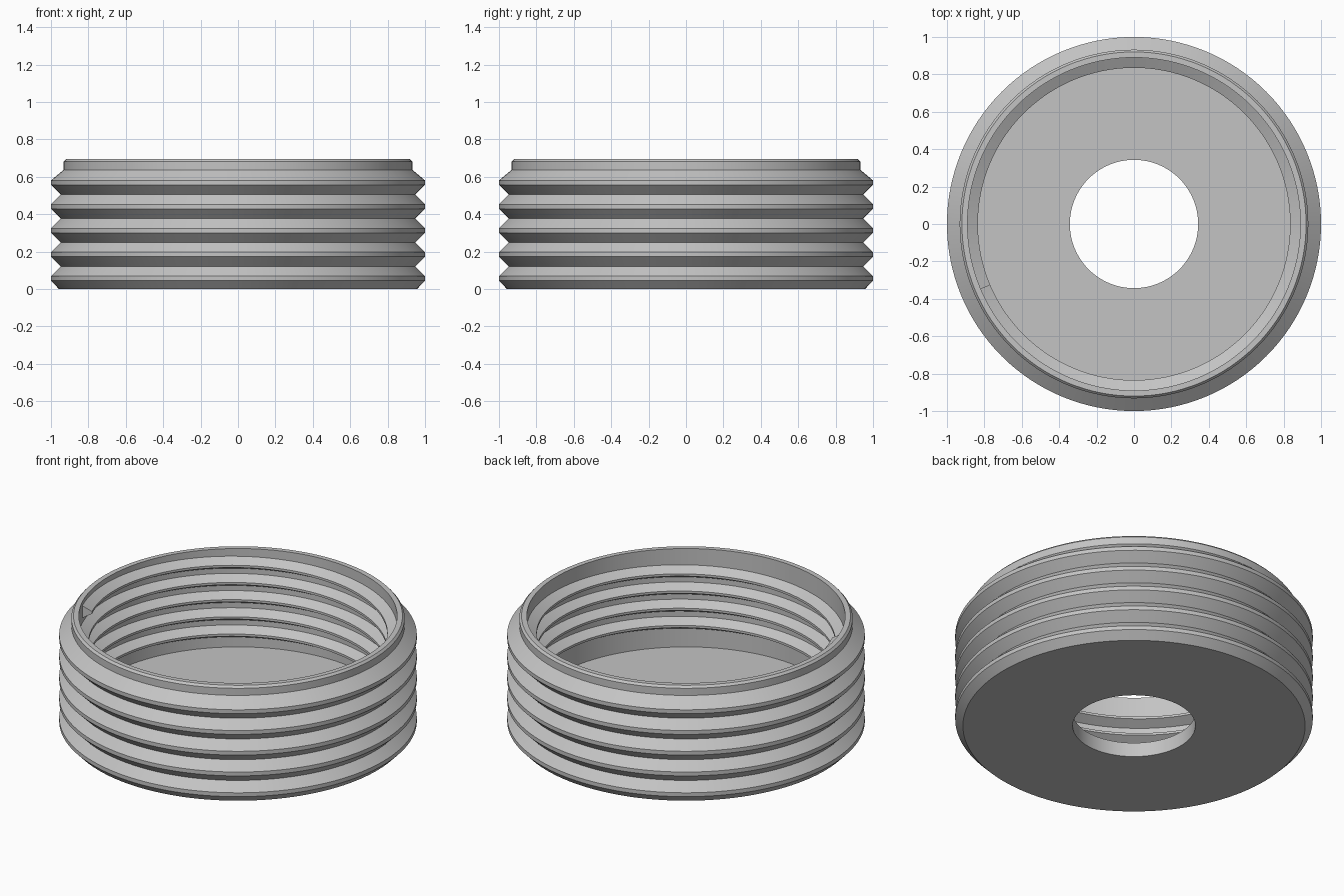
import bpy
import bmesh
from math import sin, cos, pi, radians

if "Cube" in bpy.data.objects:
    bpy.data.objects.remove(bpy.data.objects["Cube"], do_unlink=True)

grey = bpy.data.materials.new("plain grey")
grey.use_nodes = True
COLOUR = (0.55, 0.55, 0.55, 1)
grey.diffuse_color = COLOUR
grey.node_tree.nodes["Principled BSDF"].inputs["Base Color"].default_value = COLOUR

STEPS = 128  # segments per full turn


def sweep(name, profile, start=0.0, turns=1.0, pitch=0.0):
    """Sweep a closed (radius, height) profile round z, rising by pitch per turn."""
    bm = bmesh.new()
    count = round(STEPS * turns)
    closed = pitch == 0
    rings = []
    for i in range(count if closed else count + 1):
        a = start + 2 * pi * i / STEPS
        rise = pitch * i / STEPS
        rings.append([bm.verts.new((r * cos(a), r * sin(a), z + rise)) for r, z in profile])
    for i in range(count):
        p, q = rings[i], rings[(i + 1) % len(rings)]
        for j in range(len(profile)):
            k = (j + 1) % len(profile)
            bm.faces.new((p[j], q[j], q[k], p[k]))
    if not closed:
        bm.faces.new(rings[0])
        bm.faces.new(rings[-1])
    bmesh.ops.recalc_face_normals(bm, faces=bm.faces)
    mesh = bpy.data.meshes.new(name)
    bm.to_mesh(mesh)
    bm.free()
    mesh.materials.append(grey)
    obj = bpy.data.objects.new(name, mesh)
    bpy.context.collection.objects.link(obj)
    bpy.ops.object.select_all(action='DESELECT')
    obj.select_set(True)
    bpy.context.view_layer.objects.active = obj
    bpy.ops.object.shade_smooth_by_angle(angle=radians(30))
    return obj


# Cup: holed floor, ribbed outside wall, stepped lip and plain bore
HOLE, BORE, FLOOR, TOP = 0.343, 0.89, 0.088, 0.695
RIB_PITCH = 0.128
outline = [(HOLE, 0), (0.957, 0)]
for n in range(5):
    z = 0.057 + n * RIB_PITCH
    outline += [(1, z - 0.012), (1, z + 0.012)]
    if n < 4:
        outline.append((0.948, z + RIB_PITCH / 2))
outline += [(0.932, 0.638), (0.932, 0.682), (0.92, TOP),
            (BORE, TOP), (BORE, FLOOR), (HOLE, FLOOR)]
sweep("ribbed_cup", outline)

# Inner screw thread, right-handed, ending just below the lip
THREAD_PITCH, TURNS = 0.106, 4.5
END_ANGLE, END_HEIGHT = radians(203), 0.633
base = END_HEIGHT - THREAD_PITCH * TURNS
section = [(BORE + 0.005, base - 0.04), (0.835, base - 0.007),
           (0.835, base + 0.007), (BORE + 0.005, base + 0.04)]
sweep("inner_thread", section, END_ANGLE - 2 * pi * TURNS, TURNS, THREAD_PITCH)
